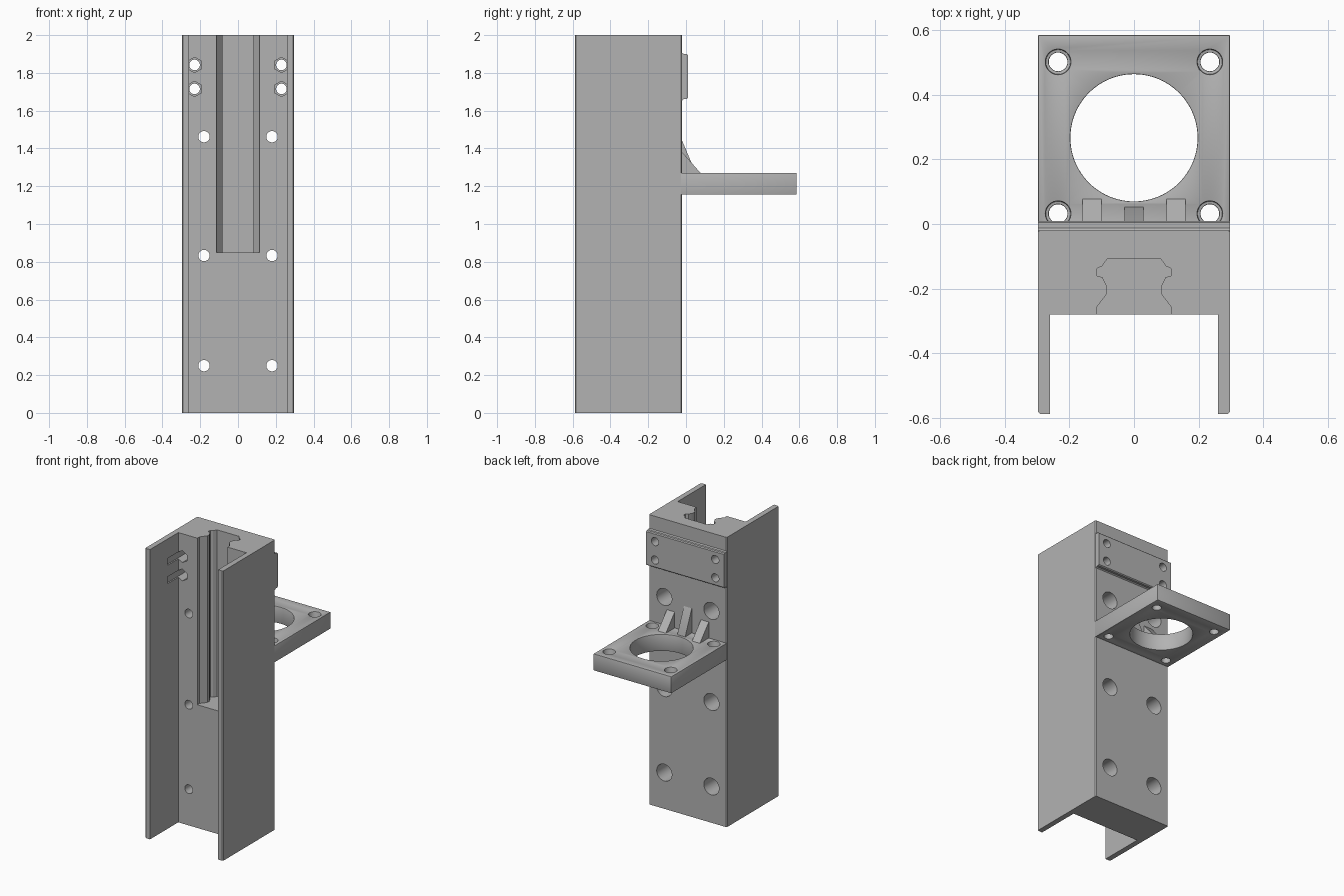
import bpy, bmesh, math
from mathutils import Vector

default = bpy.data.objects.get("Cube")
if default:
    bpy.data.objects.remove(default)

grey = bpy.data.materials.new("plain grey")
grey.use_nodes = True
COLOUR = (0.45, 0.45, 0.45, 1)
grey.diffuse_color = COLOUR
grey.node_tree.nodes["Principled BSDF"].inputs["Base Color"].default_value = COLOUR

W, BACK, INNER, FRONT, H = 0.297, -0.02, -0.28, -0.588, 2.0


def prism(name, points, axis, lo, hi):
    """Extrude a closed 2D profile along x, y or z."""
    place = {"x": lambda p: (lo, p[0], p[1]),
             "y": lambda p: (p[0], lo, p[1]),
             "z": lambda p: (p[0], p[1], lo)}[axis]
    bm = bmesh.new()
    face = bm.faces.new([bm.verts.new(place(p)) for p in points])
    step = Vector([hi - lo if a == axis else 0 for a in "xyz"])
    new = bmesh.ops.extrude_face_region(bm, geom=[face])["geom"]
    bmesh.ops.translate(bm, vec=step, verts=[v for v in new if isinstance(v, bmesh.types.BMVert)])
    bmesh.ops.recalc_face_normals(bm, faces=bm.faces)
    mesh = bpy.data.meshes.new(name)
    bm.to_mesh(mesh)
    bm.free()
    mesh.materials.append(grey)
    obj = bpy.data.objects.new(name, mesh)
    bpy.context.collection.objects.link(obj)
    return obj


def rect(a0, a1, b0, b1):
    return [(a0, b0), (a1, b0), (a1, b1), (a0, b1)]


def ring(a, b, r, n=32):
    return [(a + r * math.sin(i * math.tau / n), b + r * math.cos(i * math.tau / n))
            for i in range(n)]


def cut(obj, cutters):
    for c in cutters:
        c.hide_render = True
        mod = obj.modifiers.new("cut", "BOOLEAN")
        mod.operation, mod.solver, mod.object = "DIFFERENCE", "EXACT", c


def bevel(obj, width):
    mod = obj.modifiers.new("edge", "BEVEL")
    mod.width, mod.segments, mod.limit_method = width, 2, "ANGLE"
    mod.angle_limit = math.radians(50)


# Channel body with softened back corners
C = 0.006
half = [(W - C, BACK), (W, BACK - C), (W, FRONT + C), (W - C, FRONT),
        (0.26, FRONT), (0.26, INNER)]
body = prism("channel_body", half + [(-x, y) for x, y in reversed(half)], "z", 0, H)

# Rail slot, open at the top and front
side = [(0.115, INNER - 0.02), (0.115, -0.257), (0.083, -0.215), (0.083, -0.195),
        (0.098, -0.165), (0.115, -0.16), (0.115, -0.138), (0.098, -0.13), (0.083, -0.108)]
slot = prism("slot_cutter", side + [(-x, y) for x, y in reversed(side)], "z", 0.85, H + 0.1)

# Bolt holes: counterbored from the back, or with hex nut pockets at the front
body_cutters, nut_cutters = [slot], []
for s in (-1, 1):
    for z in (0.25, 0.833, 1.462):
        body_cutters += [prism("bolt_cutter", ring(s * 0.18, z, 0.03), "y", -0.4, 0.1),
                         prism("bolt_head_cutter", ring(s * 0.18, z, 0.058), "y", -0.18, 0.1)]
    for z in (1.715, 1.842):
        nut_cutters.append(prism("clamp_cutter", ring(s * 0.23, z, 0.028), "y", -0.4, 0.1))
        body_cutters.append(prism("nut_cutter", ring(s * 0.23, z, 0.041, 6), "y", -0.4, -0.18))
cut(body, body_cutters + nut_cutters)

# Raised clamp pad on the back, with sloped edges
pad = prism("clamp_pad", [(BACK - 0.004, 1.655), (BACK, 1.655), (-0.012, 1.661), (0.004, 1.661),
                          (0.01, 1.667), (0.01, 1.894), (0.004, 1.9), (-0.012, 1.9),
                          (BACK, 1.906), (BACK - 0.004, 1.906)], "x", -W, W)
cut(pad, nut_cutters)

# Mounting flange with large bore and four counterbored screws
flange = prism("mounting_flange", rect(-W, W, BACK - 0.008, 0.585), "z", 1.155, 1.27)
MID = 0.267
flange_cutters = [prism("bore_cutter", ring(0, MID, 0.197, 96), "z", 1, 1.4)]
for sx in (-1, 1):
    for sy in (-1, 1):
        x, y = sx * 0.235, MID + sy * 0.235
        flange_cutters += [prism("screw_cutter", ring(x, y, 0.029), "z", 1, 1.4),
                           prism("screw_head_cutter", ring(x, y, 0.039), "z", 1.215, 1.4)]
cut(flange, flange_cutters)
bevel(flange, 0.005)

# Three gussets joining flange and body
gussets = []
for name, x, reach, top in (("right_gusset", -0.13, 0.077, 1.38),
                            ("middle_gusset", 0, 0.052, 1.44),
                            ("left_gusset", 0.13, 0.077, 1.38)):
    gussets.append(prism(name, [(BACK - 0.005, 1.265), (reach, 1.265), (reach, 1.27),
                                (BACK, top), (BACK - 0.005, top)], "x", x - 0.03, x + 0.03))

# Bake the cuts, smooth the curved walls, drop the cutters
parts = [body, pad, flange] + gussets
bpy.ops.object.select_all(action="DESELECT")
for p in parts:
    p.select_set(True)
bpy.context.view_layer.objects.active = body
bpy.ops.object.convert(target="MESH")
bpy.ops.object.shade_smooth_by_angle(angle=math.radians(30))
for c in body_cutters + nut_cutters + flange_cutters:
    bpy.data.objects.remove(c)
